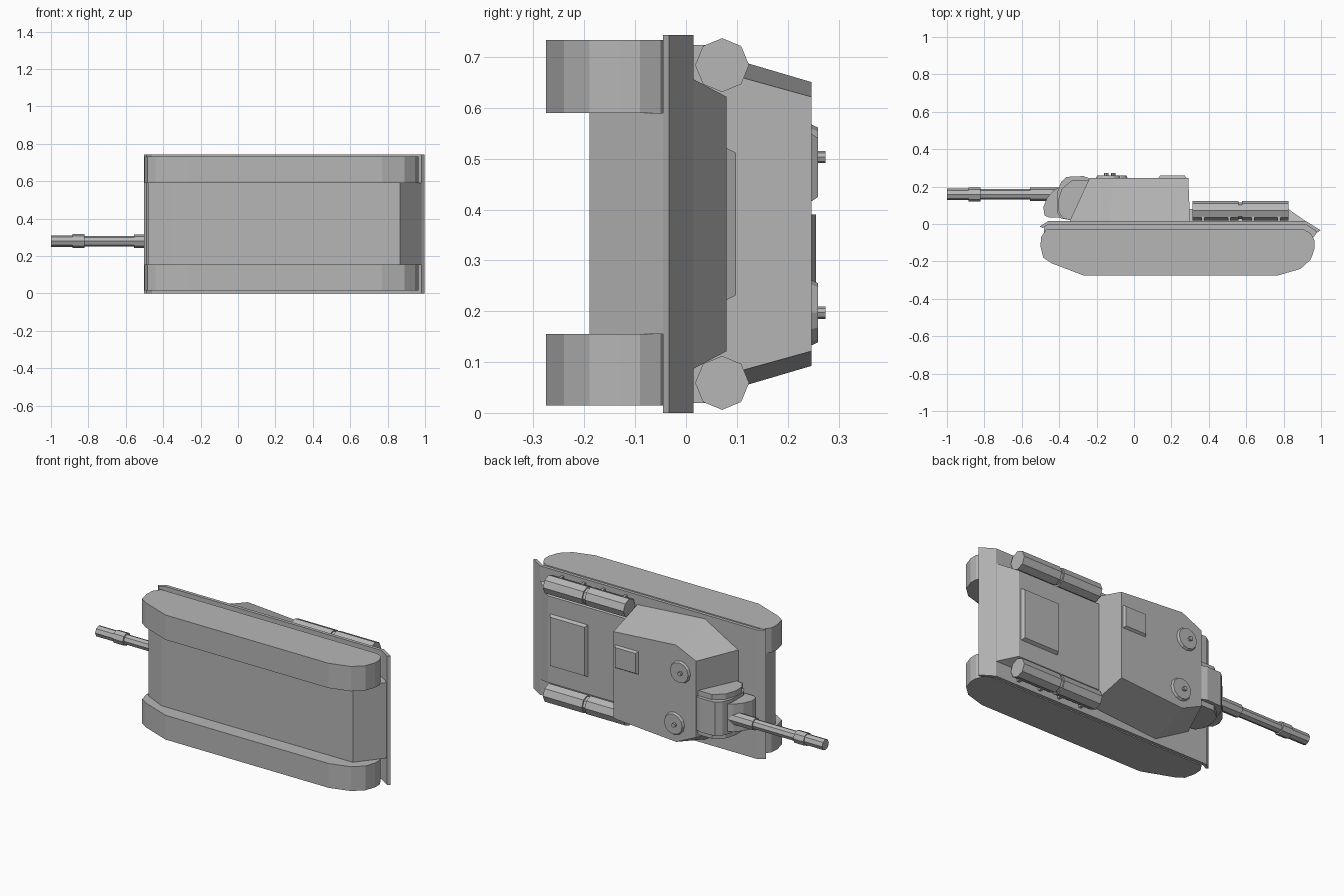
import bpy, bmesh
from math import pi
from mathutils import Matrix, Vector

cube = bpy.data.objects.get("Cube")
if cube:
    bpy.data.objects.remove(cube)

grey = bpy.data.materials.new("armour grey")
grey.use_nodes = True
COLOUR = (0.47, 0.47, 0.47, 1)
grey.diffuse_color = COLOUR
grey.node_tree.nodes["Principled BSDF"].inputs["Base Color"].default_value = COLOUR

MID = 0.3715   # middle of the vehicle's width, which runs along z


def finish(name, bm):
    bmesh.ops.recalc_face_normals(bm, faces=bm.faces)
    mesh = bpy.data.meshes.new(name)
    bm.to_mesh(mesh)
    bm.free()
    mesh.materials.append(grey)
    obj = bpy.data.objects.new(name, mesh)
    bpy.context.collection.objects.link(obj)
    return obj


def loft(name, ring_a, ring_b):
    """Closed solid between two rings with equal point counts."""
    bm = bmesh.new()
    a = [bm.verts.new(p) for p in ring_a]
    b = [bm.verts.new(p) for p in ring_b]
    bm.faces.new(a)
    bm.faces.new(b)
    for i in range(len(a)):
        j = (i + 1) % len(a)
        bm.faces.new((a[i], a[j], b[j], b[i]))
    return finish(name, bm)


def prism(name, profile, z0, z1):
    """Side profile in x and y, extruded across the width."""
    return loft(name, [(x, y, z0) for x, y in profile], [(x, y, z1) for x, y in profile])


def plan(half, y):
    """Symmetric plan outline from (x, half width) points."""
    return ([(x, y, MID + w) for x, w in half] +
            [(x, y, MID - w) for x, w in reversed(half)])


def box(name, x, y, z):
    return prism(name, [(x[0], y[0]), (x[1], y[0]), (x[1], y[1]), (x[0], y[1])], *z)


def rod(name, start, end, r, sides=8, r2=None):
    start, end = Vector(start), Vector(end)
    axis = end - start
    bm = bmesh.new()
    turn = axis.to_track_quat('Z', 'Y').to_matrix().to_4x4()
    bmesh.ops.create_cone(bm, cap_ends=True, segments=sides, radius1=r,
                          radius2=r2 or r, depth=axis.length,
                          matrix=Matrix.Translation((start + end) / 2) @ turn)
    return finish(name, bm)


# Tracks
track = [(-.47, -.03), (-.497, -.07), (-.5, -.12), (-.485, -.18), (-.44, -.21),
         (-.27, -.275), (.77, -.275), (.89, -.24), (.945, -.19), (.966, -.13),
         (.966, -.09), (.945, -.05), (.91, -.03)]
prism("lower_track", track, .015, .155)
prism("upper_track", track, .59, .733)

# Hull tub between the tracks
prism("hull", [(-.355, -.19), (.865, -.19), (.98, -.045), (.92, .0),
               (-.47, .0), (-.48, -.02), (-.48, -.13)], .155, .59)

# Full-width deck plate with sloped ends that forms the fenders
prism("fender_deck", [(-.502, -.012), (-.46, .015), (.92, .015), (.997, -.033),
                      (.982, -.045), (.92, -.004), (-.46, -.004), (-.49, -.022)], 0, .743)

# Raised engine deck and its hatch
loft("engine_deck", plan([(.28, .285), (.92, .285)], .014),
     plan([(.28, .25), (.825, .25)], .08))
loft("engine_hatch", plan([(.57, .15), (.81, .15)], .079),
     plan([(.58, .14), (.80, .14)], .098))

# Casemate with angled front corners
loft("casemate", plan([(.30, .315), (-.13, .348), (-.345, .225)], .013),
     plan([(.29, .25), (-.11, .279), (-.237, .22)], .247))

# Roof hatches with periscopes
for label, x, z in (("upper", -.138, .503), ("lower", -.10, .197)):
    rod(label + "_roof_hatch", (x, .245, z), (x, .26, z), .065, 12, .058)
    rod(label + "_periscope", (x - .01, .258, z), (x - .01, .274, z), .012, 8)
loft("rear_roof_hatch",
     [(x, .245, z) for x, z in ((.13, .415), (.28, .415), (.28, .55), (.13, .55))],
     [(x, .26, z) for x, z in ((.14, .425), (.27, .425), (.27, .54), (.14, .54))])

# Gun housing, side cheeks and tapered mantlet, offset from the middle
GZ, GY = .28, .158
housing = [(-.24, .245), (-.27, .256), (-.36, .252), (-.39, .225),
           (-.41, .17), (-.41, .06), (-.39, .03), (-.31, .015)]
prism("gun_housing", housing, GZ - .085, GZ + .11)
cheek = [(-.24, .235), (-.33, .235), (-.385, .19), (-.405, .13),
         (-.405, .07), (-.38, .03), (-.31, .015)]
prism("gun_cheeks", cheek, GZ - .115, GZ + .14)
prism("mantlet", [(-.39, .20), (-.43, .18), (-.465, .14), (-.485, .09),
                  (-.478, .045), (-.455, .035), (-.39, .035)], GZ - .07, GZ + .09)

# Barrel in stepped octagonal sections
for name, x0, x1, r in (("barrel_sleeve", -.38, -.555, .036), ("barrel", -.55, -.83, .028),
                        ("muzzle_collar", -.82, -.885, .037), ("muzzle", -.88, -1, .031)):
    rod(name, (x0, GY, GZ), (x1, GY, GZ), r)

# Fuel drums with brackets and a joining strap on each fender
for label, z in (("lower", .059), ("upper", .684)):
    for i, x in enumerate((.312, .578)):
        rod(f"{label}_fuel_drum_{i + 1}", (x, .071, z), (x + .248, .071, z), .053)
        for k, dx in enumerate((.05, .19)):
            box(f"{label}_drum_bracket_{i + 1}_{k + 1}", (x + dx, x + dx + .015),
                (.012, .045), (z - .04, z + .04))
    rod(label + "_drum_link", (.555, .071, z), (.583, .071, z), .045)
